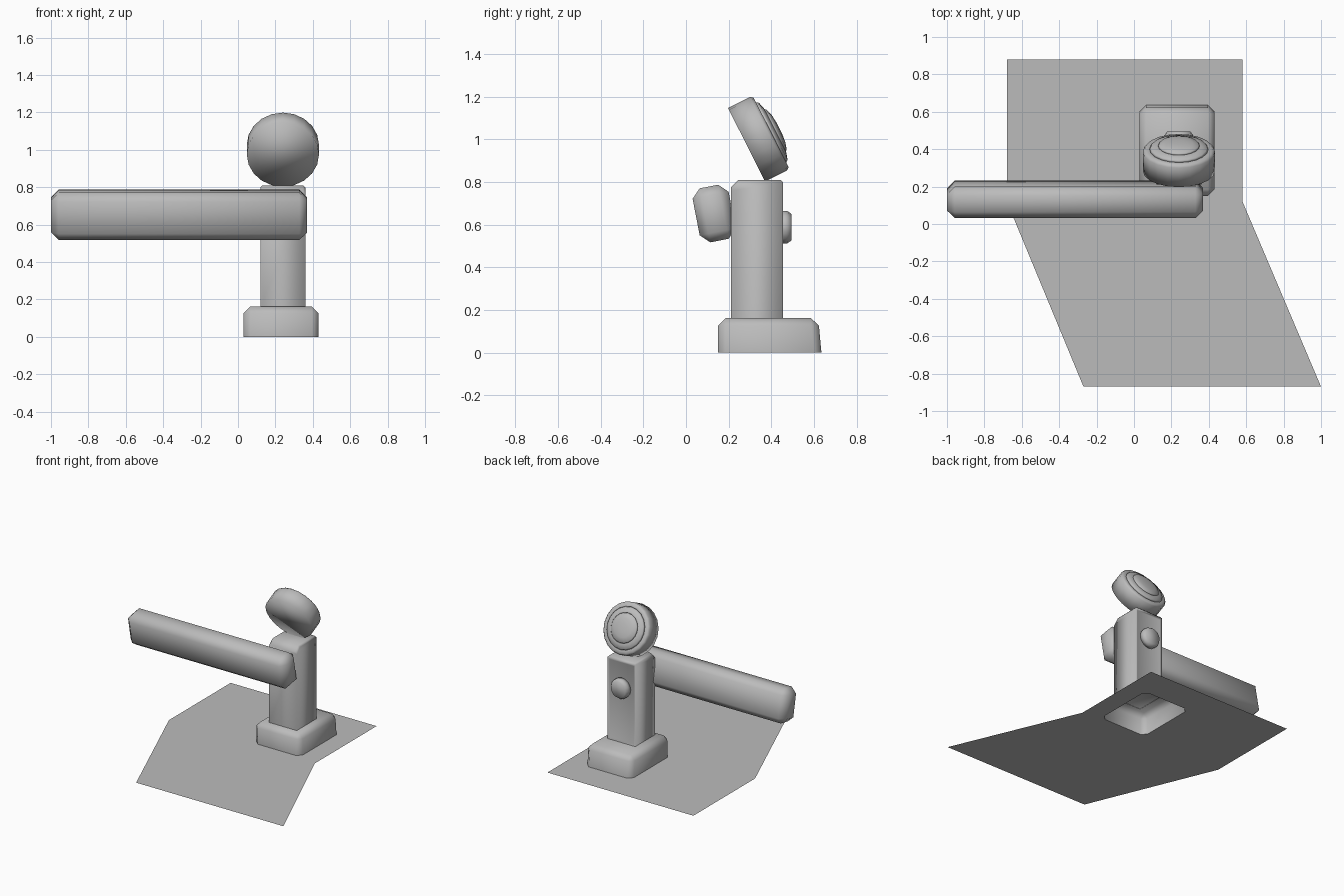
import bpy
import bmesh
import math
from mathutils import Matrix, Vector

cube = bpy.data.objects.get("Cube")
if cube:
    bpy.data.objects.remove(cube)

grey = bpy.data.materials.new("plain_grey")
grey.use_nodes = True
grey.diffuse_color = (0.5, 0.5, 0.5, 1)
grey.node_tree.nodes["Principled BSDF"].inputs["Base Color"].default_value = (0.5, 0.5, 0.5, 1)


def finish(name, bm, smooth=True):
    mesh = bpy.data.meshes.new(name)
    bm.to_mesh(mesh)
    bm.free()
    mesh.materials.append(grey)
    if smooth:
        mesh.shade_smooth()
    obj = bpy.data.objects.new(name, mesh)
    bpy.context.collection.objects.link(obj)
    return obj


def box(low, high):
    low, high = Vector(low), Vector(high)
    bm = bmesh.new()
    bmesh.ops.create_cube(bm, size=1)
    size = high - low
    for v in bm.verts:
        v.co = Vector(c * s for c, s in zip(v.co, size)) + (low + high) / 2
    return bm


def bevel(bm, width, rule):
    edges = [e for e in bm.edges if rule((e.verts[0].co + e.verts[1].co) / 2)]
    bmesh.ops.bevel(bm, geom=edges, offset=width, segments=1, profile=0.5,
                    affect='EDGES', clamp_overlap=True)


def open_bottom(bm, z):
    faces = [f for f in bm.faces if f.calc_center_median().z < z + 0.001]
    bmesh.ops.delete(bm, geom=faces, context='FACES')


def lathe(name, profile, sides, centre, axis, smooth=True):
    # Rings of (radius, depth) along the axis, capped at both ends
    bm = bmesh.new()
    turn = Vector(axis).to_track_quat('Z', 'Y').to_matrix().to_4x4()
    place = Matrix.Translation(centre) @ turn
    rings = []
    for r, d in profile:
        angles = [math.tau * i / sides for i in range(sides)]
        rings.append([bm.verts.new(place @ Vector((r * math.cos(a), r * math.sin(a), d)))
                      for a in angles])
    for a, b in zip(rings, rings[1:]):
        for i in range(sides):
            j = (i + 1) % sides
            bm.faces.new((a[i], a[j], b[j], b[i]))
    bm.faces.new(rings[0][::-1])
    bm.faces.new(rings[-1])
    return finish(name, bm, smooth)


# Base: hollow block with chamfered corners and a sloping back
bm = box((0.03, 0.15, 0), (0.43, 0.62, 0.162))
for v in bm.verts:
    if v.co.y > 0.5 and v.co.z < 0.1:
        v.co.y += 0.015
bevel(bm, 0.035, lambda m: m.z > 0.01)
open_bottom(bm, 0)
rim = [(e.verts[0].co.copy(), e.verts[1].co.copy()) for e in bm.edges if e.is_boundary]
finish("base", bm)

# Ground sheet with an opening under the base
bm = bmesh.new()
outline = [(-0.68, 0.88), (-0.68, 0.12), (-0.27, -0.87), (1, -0.87), (0.58, 0.12), (0.58, 0.88)]
corners = [Vector((x, y, 0)) for x, y in outline]
for a, b in list(zip(corners, corners[1:] + corners[:1])) + rim:
    bm.edges.new((bm.verts.new(a), bm.verts.new(b)))
bmesh.ops.remove_doubles(bm, verts=bm.verts[:], dist=0.0005)
bmesh.ops.triangle_fill(bm, edges=bm.edges[:], use_beauty=True, normal=(0, 0, 1))
for f in bm.faces:
    f.normal_update()
    if f.normal.z < 0:
        f.normal_flip()
finish("ground_sheet", bm, False)

# Pillar with a chamfered front top edge and a recessed back panel
bm = box((0.12, 0.21, 0.16), (0.36, 0.455, 0.81))
bevel(bm, 0.035, lambda m: m.z > 0.8 and m.y < 0.22)
bevel(bm, 0.012, lambda m: m.z > 0.7 and (m.x < 0.121 or m.x > 0.359 or m.y > 0.45))
bm.normal_update()
back = max(bm.faces, key=lambda f: f.normal.y * f.calc_area())
bmesh.ops.inset_region(bm, faces=[back], thickness=0.022, depth=-0.008)
open_bottom(bm, 0.16)
finish("pillar", bm)

# Round button on the back of the pillar
lathe("button", [(0.077, 0), (0.077, 0.03), (0.062, 0.052)], 16,
      (0.24, 0.443, 0.588), (0, 1, 0))

# Barrier arm, tilted about its length
bm = box((-1, -0.086, -0.129), (0.37, 0.086, 0.129))
bevel(bm, 0.042, lambda m: True)
arm = finish("barrier_arm", bm)
arm.location = (0, 0.132, 0.652)
arm.rotation_euler.x = math.radians(11)

# Round lamp head, tilted upward at the front
centre = Vector((0.24, 0.284, 0.9745))
axis = Vector((0, 0.893, 0.45)).normalized()
lathe("lamp_housing", [(0.193, 0), (0.193, 0.115), (0.182, 0.129), (0.16, 0.129)],
      20, centre, axis)
lathe("lamp_ring", [(0.158, 0.128), (0.15, 0.14), (0.116, 0.15)], 20, centre, axis)
lathe("lamp_lens", [(0.112, 0.149), (0.105, 0.158), (0.07, 0.168), (0.03, 0.172)],
      20, centre, axis)
